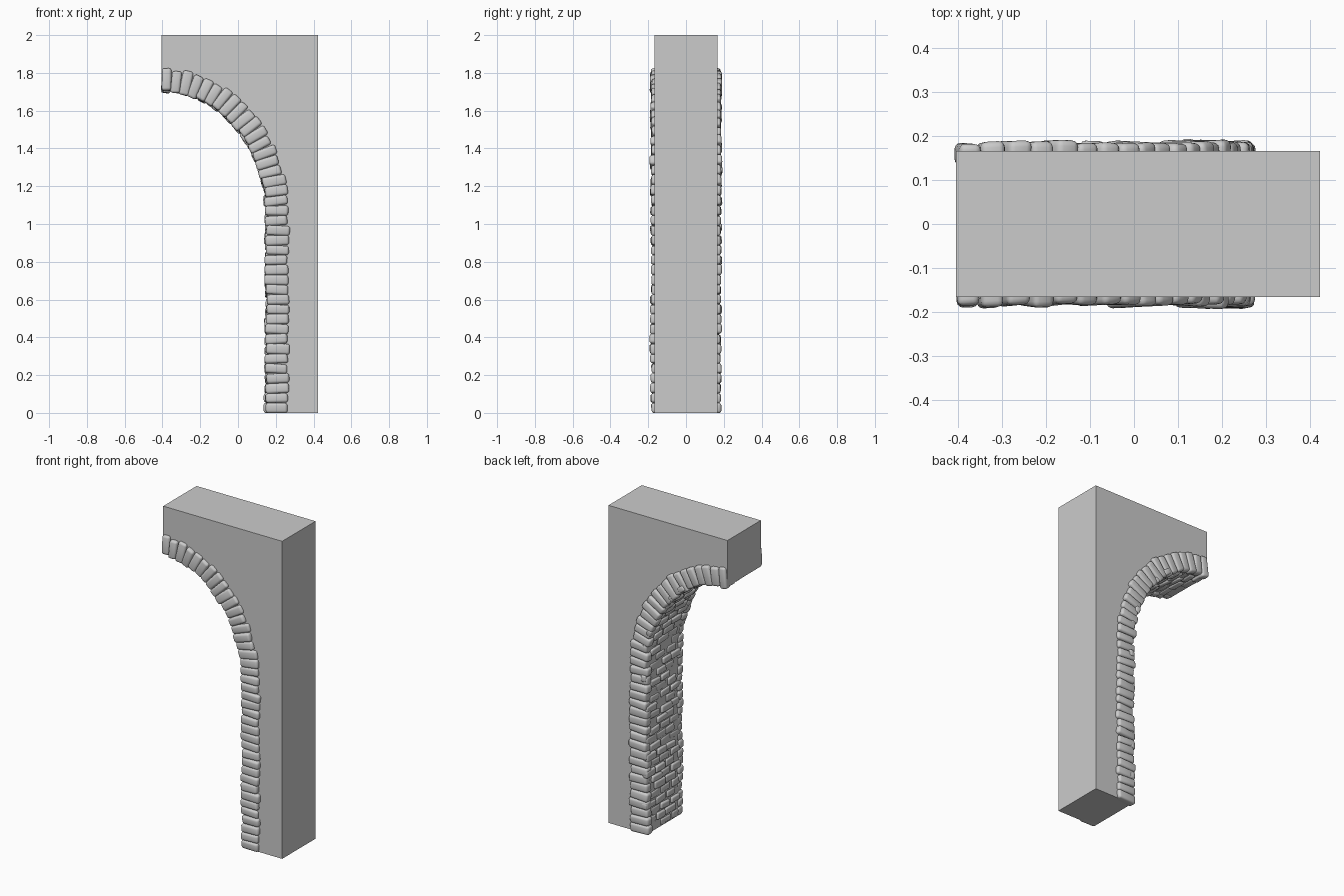
import bpy, bmesh, math, random
from mathutils import Vector, Matrix, Euler

if "Cube" in bpy.data.objects:
    bpy.data.objects.remove(bpy.data.objects["Cube"])

random.seed(7)
CX, CZ = -0.405, 1.05          # arch centre
A, B = 0.56, 0.66              # inner ellipse radii
YH = 0.166                     # half wall thickness


def finish(bm, name, angle):
    bmesh.ops.recalc_face_normals(bm, faces=bm.faces)
    me = bpy.data.meshes.new(name)
    bm.to_mesh(me)
    bm.free()
    ob = bpy.data.objects.new(name, me)
    bpy.context.collection.objects.link(ob)
    bpy.ops.object.select_all(action='DESELECT')
    ob.select_set(True)
    bpy.context.view_layer.objects.active = ob
    bpy.ops.object.shade_smooth_by_angle(angle=math.radians(angle))
    return ob


def arch(off, n=200):
    """Inner line of the opening, pushed into the wall by off."""
    pts = [Vector((CX + A + off, 0, 0))]
    for i in range(n + 1):
        t = math.pi / 2 * i / n
        pts.append(Vector((CX + (A + off) * math.cos(t), 0, CZ + (B + off) * math.sin(t))))
    return pts


def walk(pts, count):
    """Evenly spaced (position, tangent, spacing) along a polyline."""
    seg = [(b - a).length for a, b in zip(pts, pts[1:])]
    step = sum(seg) / count
    out, i, done = [], 0, 0.0
    for k in range(count):
        d = (k + 0.5) * step
        while done + seg[i] < d:
            done += seg[i]
            i += 1
        t = (pts[i + 1] - pts[i]).normalized()
        out.append((pts[i] + t * (d - done), t, step))
    return out


def stone(bm, pos, t, size, wobble):
    """Rounded block; size is along path, along y, into wall."""
    y = Vector((0, 1, 0))
    n = y.cross(t)
    rot = Matrix((t, y, n)).transposed() @ Euler(
        [random.uniform(-wobble, wobble) for _ in range(3)]).to_matrix()
    b = bmesh.new()
    bmesh.ops.create_cube(b, size=1)
    for v in b.verts:
        v.co = Vector([c * s * random.uniform(0.93, 1.04) for c, s in zip(v.co, size)])
    bmesh.ops.bevel(b, geom=b.edges[:], offset=min(size) * 0.27, segments=3,
                    profile=0.5, affect='EDGES')
    for v in b.verts:
        v.co = rot @ v.co + pos
        v.co.z = max(v.co.z, 0)
    me = bpy.data.meshes.new("tmp")
    b.to_mesh(me)
    b.free()
    bm.from_mesh(me)
    bpy.data.meshes.remove(me)


# Wall with half-arch cut-out
bm = bmesh.new()
prof = arch(0, 24) + [Vector((CX, 0, 2)), Vector((0.424, 0, 2)), Vector((0.424, 0, 0))]
face = bm.faces.new([bm.verts.new(p + Vector((0, -YH, 0))) for p in prof])
ext = bmesh.ops.extrude_face_region(bm, geom=[face])
bmesh.ops.translate(bm, vec=(0, 2 * YH, 0),
                    verts=[v for v in ext['geom'] if isinstance(v, bmesh.types.BMVert)])
finish(bm, "wall", 30)

# Edging stones on the front and back faces
for name, side in (("front_edge_stones", -1), ("back_edge_stones", 1)):
    bm = bmesh.new()
    for p, t, step in walk(arch(0.05), 40):
        n = Vector((0, 1, 0)).cross(t)
        pos = p + n * random.uniform(-0.004, 0.006) * 1.2
        pos.y = side * (0.161 + random.uniform(-0.004, 0.005))
        size = (step * random.uniform(0.95, 1.1), 0.052, random.uniform(0.118, 0.132))
        stone(bm, pos, t, size, 0.06)
    finish(bm, name, 40)

# Staggered stone courses lining the inside of the opening
bm = bmesh.new()
for k, (p, t, step) in enumerate(walk(arch(0.006), 40)):
    shift = 0.05 if k % 2 else 0.0
    for j in range(3):
        y = -0.115 + shift + j * 0.1 + random.uniform(-0.012, 0.012)
        if y > 0.15 or random.random() < 0.08:
            continue
        n = Vector((0, 1, 0)).cross(t)
        pos = p + n * random.uniform(-0.004, 0.008)
        pos.y = y
        size = (step * random.uniform(0.75, 0.98), random.uniform(0.08, 0.105), 0.035)
        stone(bm, pos, t, size, 0.05)
finish(bm, "inner_lining_stones", 40)
